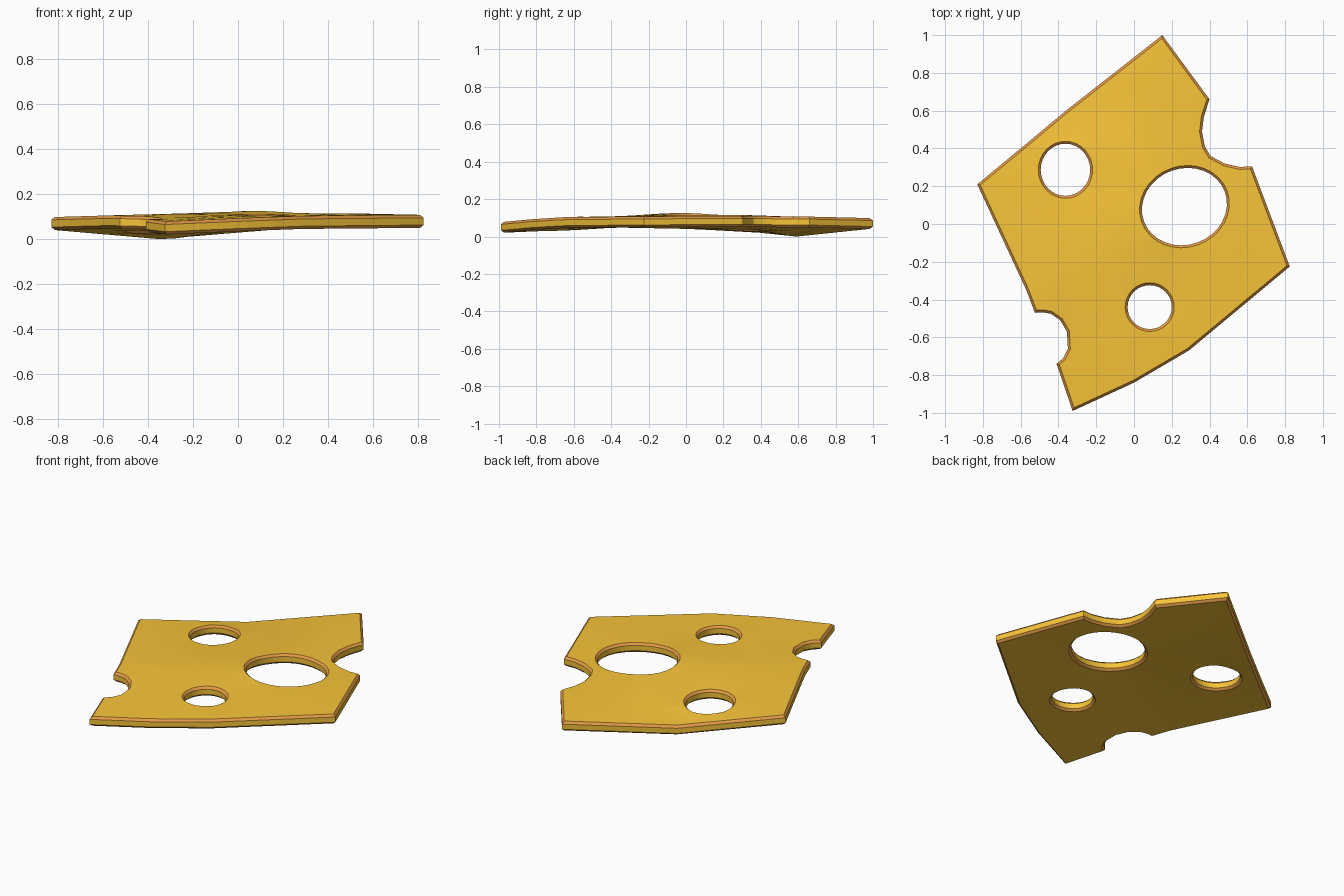
import bpy, bmesh, math
from mathutils import Vector, geometry

if "Cube" in bpy.data.objects:
    bpy.data.objects.remove(bpy.data.objects["Cube"])

THICK = 0.058

# Outline of the slice with two bitten notches
outline = [(0.15, 1.0), (0.40, 0.66), (0.37, 0.57), (0.36, 0.49), (0.375, 0.41),
           (0.405, 0.36), (0.48, 0.32), (0.56, 0.302), (0.625, 0.305), (0.825, -0.225),
           (0.29, -0.67), (0.0, -0.84), (-0.325, -0.99), (-0.41, -0.74), (-0.375, -0.71),
           (-0.35, -0.66), (-0.355, -0.57), (-0.39, -0.51), (-0.44, -0.475), (-0.48, -0.468),
           (-0.525, -0.47), (-0.57, -0.35), (-0.83, 0.21), (-0.6, 0.40), (-0.36, 0.60)]

# Middle-height samples of the gently warped sheet
warp = [(0.15, 1.0, .077), (0.40, .66, .085), (-.36, .6, .034), (-.83, .21, .077),
        (-.6, .4, .056), (-.57, -.35, .084), (-.41, -.74, .067), (-.325, -.99, .056),
        (0, -.84, .07), (.29, -.67, .081), (.825, -.225, .086), (.625, .305, .088),
        (.06, -.03, .105), (-.25, -.2, .092), (.08, -.6, .085), (.5, -.05, .092),
        (-.36, .28, .075), (.1, .35, .097), (.1, .65, .085), (-.1, .8, .06)]


def ellipse(cx, cy, rx, ry, tilt=0.0, n=32):
    pts = []
    for i in range(n):
        a = 2 * math.pi * i / n
        u, v = rx * math.cos(a), ry * math.sin(a)
        pts.append((cx + u * math.cos(tilt) - v * math.sin(tilt),
                    cy + u * math.sin(tilt) + v * math.cos(tilt)))
    return pts


def inside(p, poly):
    hit = False
    for (x1, y1), (x2, y2) in zip(poly, poly[1:] + poly[:1]):
        if (y1 > p[1]) != (y2 > p[1]) and p[0] < x1 + (p[1] - y1) * (x2 - x1) / (y2 - y1):
            hit = not hit
    return hit


def height(x, y):
    total = weight = 0.0
    for wx, wy, wz in warp:
        w = 1 / ((x - wx) ** 2 + (y - wy) ** 2 + 0.003) ** 1.5
        total += w * wz
        weight += w
    return total / weight


def material(name, color):
    m = bpy.data.materials.new(name)
    m.diffuse_color = color
    m.use_nodes = True
    m.node_tree.nodes["Principled BSDF"].inputs["Base Color"].default_value = m.diffuse_color
    return m


holes = [ellipse(-0.363, 0.287, 0.131, 0.138), ellipse(0.267, 0.092, 0.228, 0.202, 0.35),
         ellipse(0.083, -0.44, 0.117, 0.116)]


def in_sheet(p):
    return inside(p, outline) and not any(inside(p, h) for h in holes)


# Constrained triangulation of outline, holes and a sparse inner grid
points, edges = [], []
for loop in [outline] + holes:
    base, n = len(points), len(loop)
    points += [Vector(p) for p in loop]
    edges += [(base + i, base + (i + 1) % n) for i in range(n)]
rim = list(points)
for i in range(-6, 7):
    for j in range(-7, 8):
        p = Vector((i * 0.14, j * 0.14))
        if in_sheet(p) and min(
                (p - q).length for q in rim) > 0.06 and min(
                (p - geometry.intersect_point_line(p, points[a], points[b])[0].to_2d()).length
                for a, b in edges[:len(outline)]) > 0.05:
            points.append(p)
verts, _, faces, *_ = geometry.delaunay_2d_cdt(points, edges, [], 0, 1e-6)
faces = [f for f in faces if in_sheet(sum((verts[i] for i in f), Vector((0, 0))) / len(f))]

# Top and bottom skins joined by a rim
bm = bmesh.new()
top = [bm.verts.new((v.x, v.y, height(v.x, v.y) + THICK / 2)) for v in verts]
bot = [bm.verts.new((v.x, v.y, height(v.x, v.y) - THICK / 2)) for v in verts]
for f in faces:
    bm.faces.new([top[i] for i in f])
    bm.faces.new([bot[i] for i in reversed(f)])
used = {(f[k], f[(k + 1) % len(f)]) for f in faces for k in range(len(f))}
border = [(a, b) for a, b in used if (b, a) not in used]
for a, b in border:
    bm.faces.new((top[b], top[a], bot[a], bot[b]))
bmesh.ops.delete(bm, geom=[v for v in bm.verts if not v.link_faces], context='VERTS')
bmesh.ops.recalc_face_normals(bm, faces=bm.faces)

# Chamfered rind along every rim
sharp = [bm.edges.get((s[a], s[b])) for s in (top, bot) for a, b in border]
bmesh.ops.bevel(bm, geom=sharp, offset=0.013, segments=1, affect='EDGES',
                profile=0.5, clamp_overlap=False, material=1)
low = min(v.co.z for v in bm.verts)
for v in bm.verts:
    v.co.z -= low

mesh = bpy.data.meshes.new("cheese_slice")
mesh.materials.append(material("cheese", (0.93, 0.55, 0.04, 1)))
mesh.materials.append(material("rind_edge", (0.75, 0.32, 0.06, 1)))
bm.to_mesh(mesh)
bm.free()
slice_obj = bpy.data.objects.new("cheese_slice", mesh)
bpy.context.collection.objects.link(slice_obj)
bpy.context.view_layer.objects.active = slice_obj
slice_obj.select_set(True)
bpy.ops.object.shade_smooth_by_angle(angle=math.radians(30))
